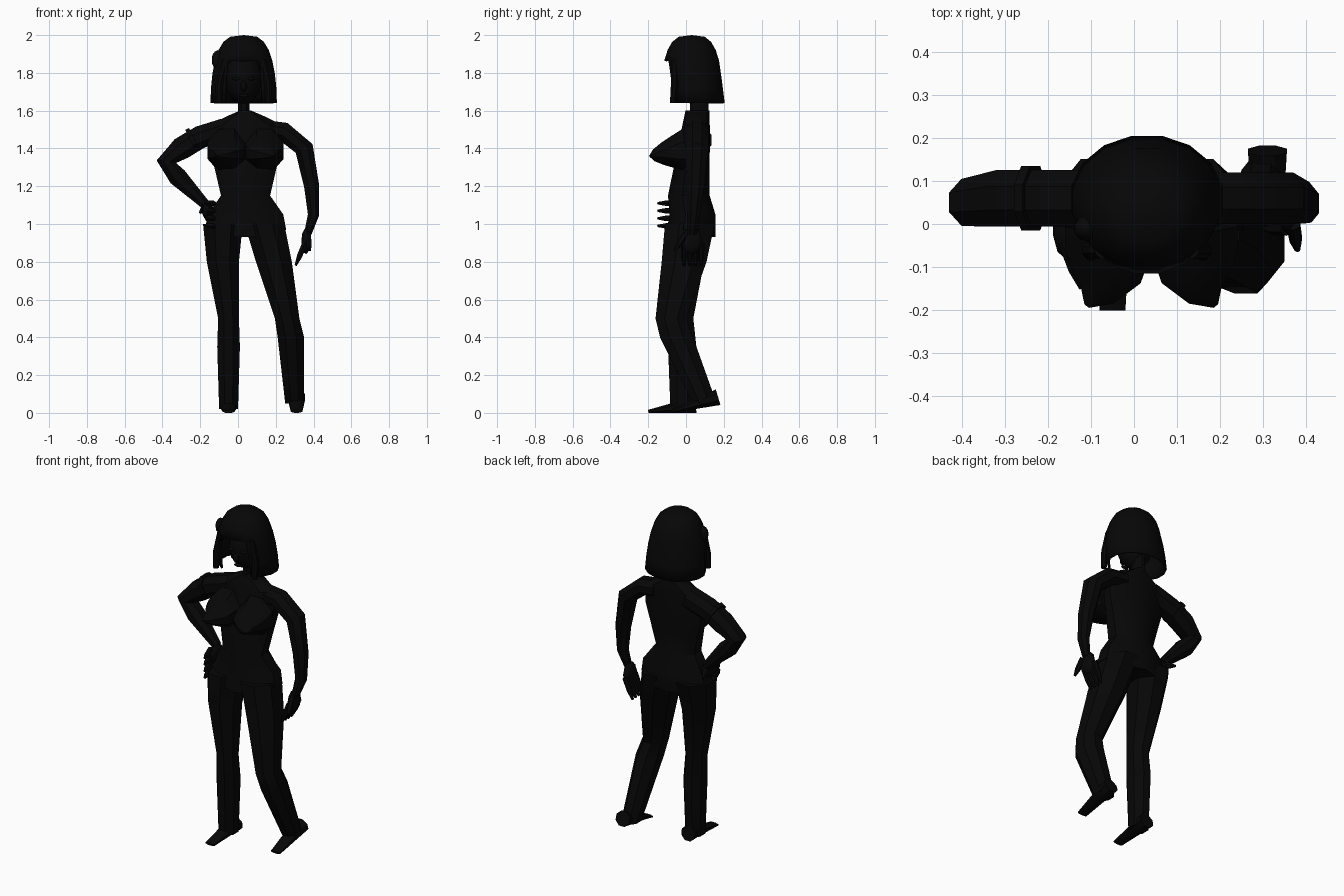
import bpy, bmesh, math
from mathutils import Matrix, Vector

cube = bpy.data.objects.get("Cube")
if cube:
    bpy.data.objects.remove(cube, do_unlink=True)

AXIS_X, AXIS_Y, AXIS_Z = Matrix.Identity(3)
SIDES = (("right", -1), ("left", 1))
MIDDLE = .03


def flat_material(name, level):
    mat = bpy.data.materials.new(name)
    mat.use_nodes = True
    colour = (level, level, level, 1)
    mat.diffuse_color = colour
    shader = mat.node_tree.nodes["Principled BSDF"]
    shader.inputs["Base Color"].default_value = colour
    return mat


BLACK = flat_material("soft black", .002)


def finish(name, bm):
    bmesh.ops.recalc_face_normals(bm, faces=bm.faces)
    mesh = bpy.data.meshes.new(name)
    bm.to_mesh(mesh)
    bm.free()
    mesh.materials.append(BLACK)
    obj = bpy.data.objects.new(name, mesh)
    bpy.context.collection.objects.link(obj)
    bpy.ops.object.select_all(action='DESELECT')
    obj.select_set(True)
    bpy.context.view_layer.objects.active = obj
    bpy.ops.object.shade_smooth_by_angle(angle=math.radians(35))
    return obj


def loft(name, rows, sides=8, across=AXIS_Y, level=False, drop=None):
    """Skin oval rings along a path; each row is centre, width, depth.
    Depth runs along the across axis; level keeps every ring horizontal."""
    bm = bmesh.new()
    centres = [Vector(row[0]) for row in rows]
    rings = []
    for i, (centre, width, depth) in enumerate(rows):
        ahead = centres[min(i + 1, len(rows) - 1)]
        behind = centres[max(i - 1, 0)]
        along = AXIS_Z if level else (ahead - behind).normalized()
        deep = (across - along * across.dot(along)).normalized()
        wide = deep.cross(along)
        grow = 1 / math.cos(math.pi / sides)
        ring = []
        for k in range(sides):
            angle = math.tau * (k + .5) / sides
            offset = wide * math.cos(angle) * width + deep * math.sin(angle) * depth
            ring.append(bm.verts.new(centres[i] + offset * grow))
        rings.append(ring)
    for low, high in zip(rings, rings[1:]):
        for k in range(sides):
            n = (k + 1) % sides
            bm.faces.new((low[k], low[n], high[n], high[k]))
    bm.faces.new(rings[0])
    bm.faces.new(rings[-1])
    if drop:
        unwanted = [f for f in bm.faces if drop(f.calc_center_median())]
        bmesh.ops.delete(bm, geom=unwanted, context='FACES')
    return finish(name, bm)


def limb(name, joints, ratio, **options):
    """Loft through joints given as x, y, z, half width."""
    return loft(name, [((x, y, z), w, w * ratio) for x, y, z, w in joints], **options)


def ball(name, centre, radii):
    bm = bmesh.new()
    placed = Matrix.Translation(centre) @ Matrix.Diagonal((*radii, 1))
    bmesh.ops.create_icosphere(bm, subdivisions=2, radius=1, matrix=placed)
    return finish(name, bm)


def finger(name, start, end, across):
    start, end = Vector(start), Vector(end)
    tapers = ((0, .015), (.6, .014), (1, .006))
    rows = [(start.lerp(end, t), size, size) for t, size in tapers]
    loft(name, rows, sides=6, across=across)


def foot(name, x, heel, lift):
    """Wedge foot pointing forward, with the heel raised by lift."""
    rows = []
    for t in (0, .3, .7, 1):
        height = .035 * (1 - t) + .008
        centre = (x, heel - t / 4, height + lift * (1 - t))
        rows.append((centre, height, .045 - .015 * t))
    loft(name, rows, across=AXIS_X)


# Torso: depth grows steadily downwards, the back steps out at the hips
torso_rows = []
for z, width in ((1.6, .03), (1.57, .1), (1.53, .18), (1.4, .19), (1.28, .16),
                 (1.15, .13), (1.05, .2), (.97, .215), (.93, .15)):
    depth = .06 + (1.6 - z) / 10
    back = .12 if z > 1.1 else .15
    torso_rows.append(((MIDDLE + .01, back - depth, z), width, depth))
loft("torso", torso_rows, sides=10, level=True)
limb("neck", [(MIDDLE, .07, 1.7, .03), (MIDDLE, .07, 1.55, .03)], ratio=1.6)

# Bust
for side, sign in SIDES:
    rows = []
    for t in (0, .3, .6, .85, 1):
        radius = .11 * (1 - t) ** .75 + .005
        lean = sign * .05 * t ** 4
        centre = (.04 + sign * .1 + lean, -.19 * t, 1.39 - .03 * t)
        rows.append((centre, radius, min(radius * 1.4, .1)))
    loft(side + "_breast", rows, across=AXIS_X)

# Legs: straight right leg, bent left leg stepping back
limb("right_leg", [(-.08, .02, 1, .105), (-.08, -.01, .8, .085), (-.05, -.03, .5, .055),
                   (-.05, -.02, .35, .06), (-.05, -.02, .02, .05)], ratio=1.25, level=True)
limb("left_leg", [(.14, .02, 1, .105), (.19, -.01, .8, .095), (.26, -.08, .5, .065),
                  (.28, -.05, .4, .07), (.3, .1, .05, .05)], ratio=1.25, level=True)
foot("right_foot", x=-.05, heel=.05, lift=0)
foot("left_foot", x=.31, heel=.17, lift=.04)

# Arms: right one bent to the hip, left one hanging
limb("right_arm", [(-.07, .06, 1.5, .06), (-.2, .06, 1.46, .06), (-.3, .06, 1.4, .06),
                   (-.38, .05, 1.33, .05), (-.32, .05, 1.25, .05), (-.17, .04, 1.1, .025)],
     ratio=1.1)
limb("left_arm", [(.14, .06, 1.5, .05), (.24, .06, 1.49, .05), (.35, .06, 1.4, .05),
                  (.39, .05, 1.2, .04), (.4, .04, 1.05, .03), (.37, .03, .95, .02)], ratio=1.2)
limb("arm_band", [(-.23, .06, 1.45, .065), (-.25, .06, 1.44, .065)], ratio=1.15)

# Right hand gripping the hip, left hand hanging open
ball("right_palm", (-.16, 0, 1.07), (.03, .08, .05))
ball("left_palm", (.36, .03, .91), (.025, .055, .07))
for i in range(4):
    z = 1.11 - i * .04
    finger(f"right_finger_{i}", (-.16, -.04, z), (-.12, -.15, z), across=AXIS_X)
    y = i * .03 - .01
    finger(f"left_finger_{i}", (.355, y, .9), (.305, y, .78), across=AXIS_Y)
finger("right_thumb", (-.17, .04, 1.09), (-.2, .12, 1.06), across=AXIS_X)
finger("left_thumb", (.37, 0, .95), (.38, -.06, .86), across=AXIS_Y)

# Head and face
ball("head", (MIDDLE, .04, 1.77), (.1, .1, .14))
ball("nose", (MIDDLE, -.06, 1.73), (.015, .02, .03))
ball("lips", (MIDDLE, -.045, 1.68), (.025, .01, .01))


# Bobbed hair dome, open below and in front of the face
def in_face_opening(p):
    in_front = p.y < -.02 and p.z < 1.85 and abs(p.x - MIDDLE) < .1
    return in_front or p.z < 1.645


hair_rows = []
for i in range(8):
    angle = math.pi / 2 * i / 7
    spread = max(math.cos(angle), 0) ** .6 + .01
    centre = (MIDDLE, .06 - min(i, 3) / 100, 1.64 + .36 * math.sin(angle))
    hair_rows.append((centre, .174 * spread, .145 * min(spread * 1.15, 1)))
hair = loft("hair", hair_rows, sides=16, level=True, drop=in_face_opening)
shell = hair.modifiers.new("thickness", 'SOLIDIFY')
shell.thickness = .01

# Temple curl, eyes and the locks beside the face
ball("hair_curl", (-.11, -.01, 1.87), (.03, .03, .05))
for side, sign in SIDES:
    ball(side + "_eye", (MIDDLE + sign * .04, -.05, 1.77), (.02, .01, .01))
    x = MIDDLE + sign * .13
    limb(side + "_lock", [(x - sign * .03, -.06, 1.87, .02), (x, -.06, 1.74, .02),
                          (x, -.07, 1.64, .015)], ratio=1, level=True)
